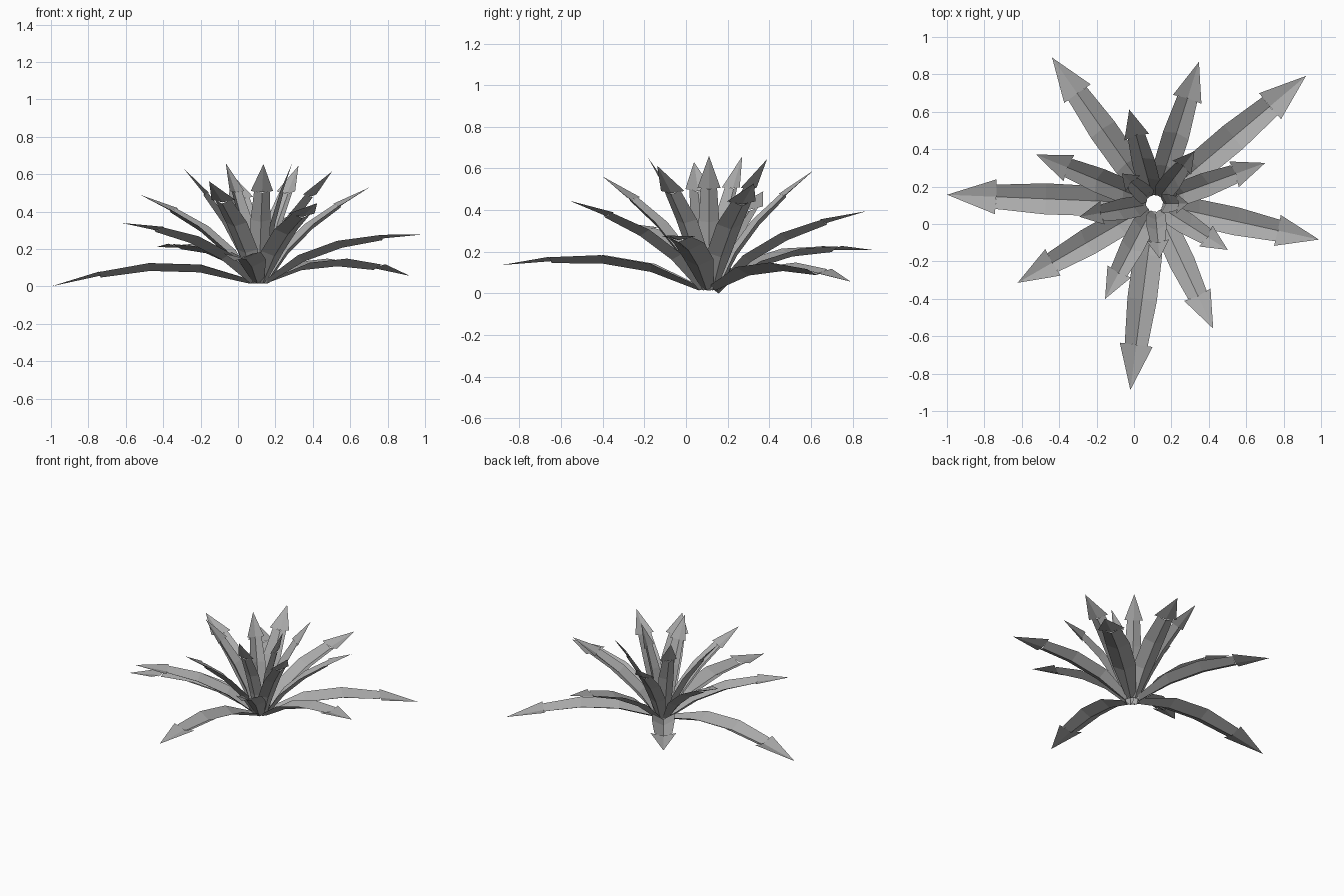
import bpy
import math
from mathutils import Vector

cube = bpy.data.objects.get("Cube")
if cube:
    bpy.data.objects.remove(cube, do_unlink=True)

grey = bpy.data.materials.new("leaf_grey")
grey.use_nodes = True
colour = (0.4, 0.4, 0.4, 1)
grey.diffuse_color = colour
grey.node_tree.nodes["Principled BSDF"].inputs["Base Color"].default_value = colour

LEAVES = 18
CENTRE = Vector((0.11, 0.11, 0))
# Cross-sections as (path step, half width, fold depth, lift)
BLADE = [(0, 0.036, 0.022, 0), (1, 0.08, 0.042, 0),
         (2, 0.083, 0.042, 0), (3, 0.065, 0.03, 0)]
HEAD = (3, 0.093, 0.022, 0.01)
# Arch height along the leaf, steeper towards the tip
ARCH = [0, 0.85, 1, 0.58, 0]


def leaf_path(i):
    """Arched centre line, as (radius, height) points."""
    t = i / (LEAVES - 1)
    base = Vector((0.05, 0.015))
    radius = 1.11 - 0.93 * t + 0.05 * t * (1 - t)
    height = max(0, 0.69 * (1 - (1 - t) ** 2.2) - 0.03)
    chord = Vector((radius, height)) - base
    up = Vector((-chord.y, chord.x)).normalized()
    bulge = 0.075 - 0.05 * t
    return [base + chord * k / 4 + up * bulge * a for k, a in enumerate(ARCH)]


def make_leaf(i):
    angle = math.radians(177.6 - 137.5 * i)
    out = Vector((math.cos(angle), math.sin(angle), 0))
    side = Vector((-out.y, out.x, 0))
    scale = 1 - 0.4 * i / (LEAVES - 1)
    path = leaf_path(i)
    verts, faces = [], []

    def place(p):
        return CENTRE + out * p.x + Vector((0, 0, p.y))

    def add_section(step, half, fold, lift):
        run = path[min(step + 1, 4)] - path[max(step - 1, 0)]
        run.normalize()
        normal = out * -run.y + Vector((0, 0, run.x))
        mid = place(path[step]) + normal * lift * scale
        rise = normal * fold * scale
        verts.extend([mid + side * half * scale + rise, mid,
                      mid - side * half * scale + rise])

    # Folded blade
    for section in BLADE:
        add_section(*section)
    for k in range(len(BLADE) - 1):
        a = 3 * k
        faces += [(a, a + 3, a + 4, a + 1), (a + 1, a + 4, a + 5, a + 2)]
    # Wider, flatter pointed head
    a = len(verts)
    add_section(*HEAD)
    verts.append(place(path[4]))
    faces += [(a, a + 3, a + 1), (a + 1, a + 3, a + 2)]

    mesh = bpy.data.meshes.new(f"leaf_{i + 1}")
    mesh.from_pydata(verts, [], faces)
    mesh.materials.append(grey)
    mesh.update()
    leaf = bpy.data.objects.new(f"leaf_{i + 1}", mesh)
    bpy.context.collection.objects.link(leaf)


# Spiral rosette, from low outer leaves to steep inner ones
for i in range(LEAVES):
    make_leaf(i)
